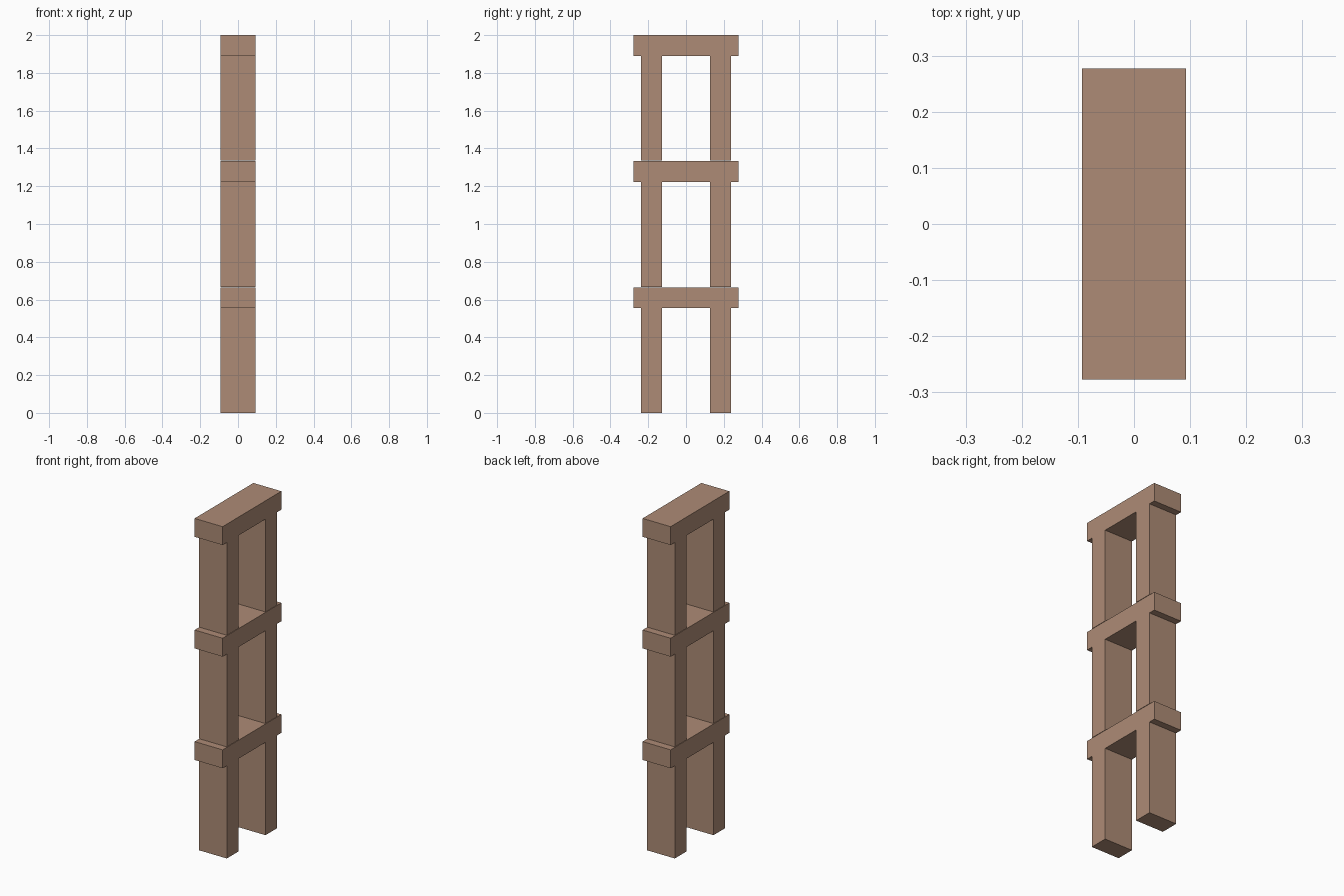
import bpy

if "Cube" in bpy.data.objects:
    bpy.data.objects.remove(bpy.data.objects["Cube"])

# One plank size is used throughout: width, thickness, length
WIDTH, THICK, LENGTH = 0.185, 0.11, 0.555
STOREYS = 3
PITCH = (2.0 - LENGTH - THICK) / (STOREYS - 1)  # leaves a hairline gap between storeys
POST_Y = 0.1825

wood = bpy.data.materials.new("wood")
wood.diffuse_color = (0.42, 0.26, 0.18, 1)
wood.use_nodes = True
wood.node_tree.nodes["Principled BSDF"].inputs["Base Color"].default_value = wood.diffuse_color


def block(name, size, centre):
    bpy.ops.mesh.primitive_cube_add(size=1, location=centre)
    obj = bpy.context.object
    obj.name = name
    obj.scale = size
    bpy.ops.object.transform_apply(location=False, rotation=False, scale=True)
    obj.data.materials.append(wood)
    return obj


for i in range(STOREYS):
    base = i * PITCH
    # Pair of upright planks
    for side, sign in (("front", -1), ("back", 1)):
        block(f"{side}_post_{i + 1}", (WIDTH, THICK, LENGTH),
              (0, sign * POST_Y, base + LENGTH / 2))
    # Flat plank laid across the posts
    block(f"crossbeam_{i + 1}", (WIDTH, LENGTH, THICK),
          (0, 0, base + LENGTH + THICK / 2))
